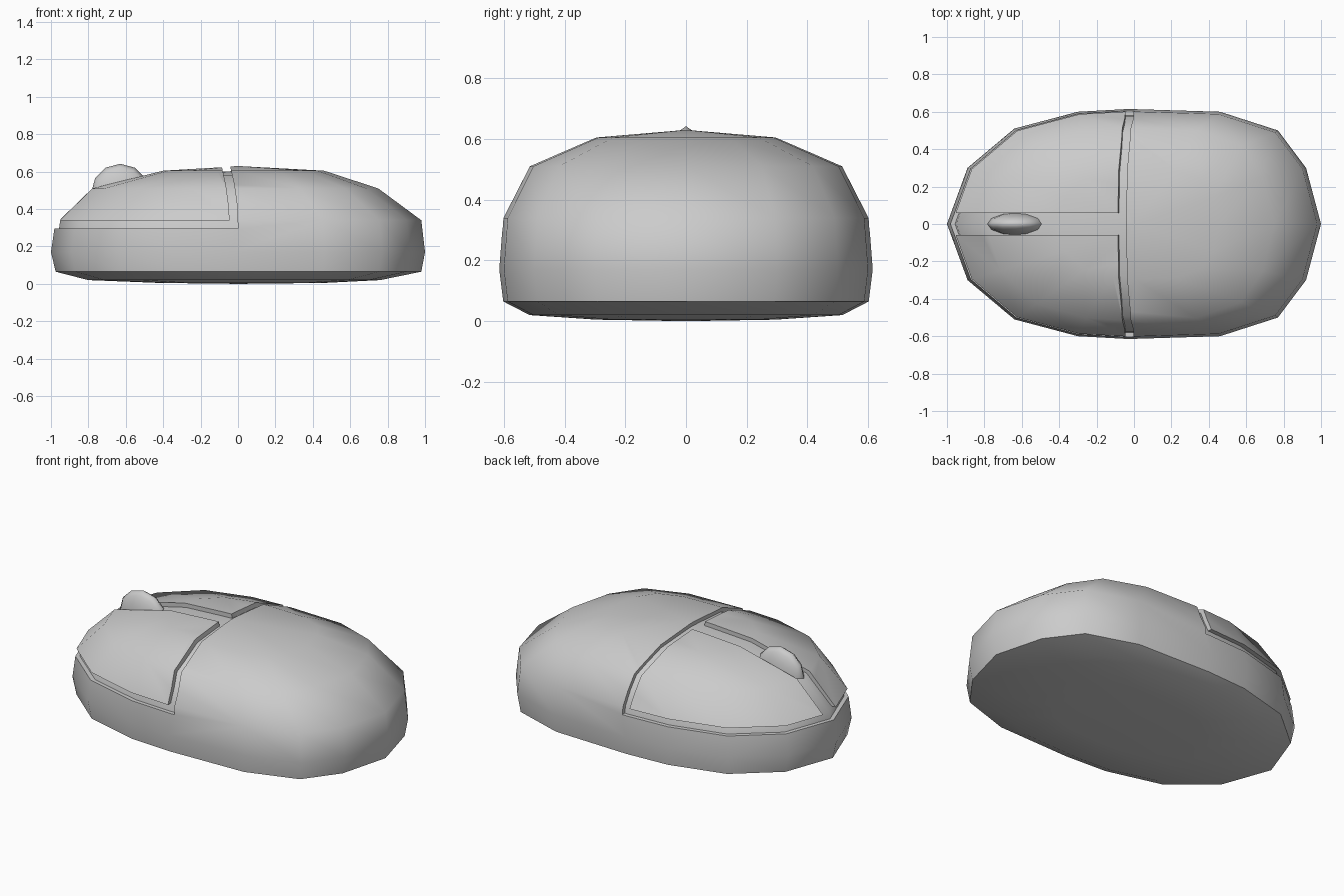
import bpy
import bmesh
from math import radians

if "Cube" in bpy.data.objects:
    bpy.data.objects.remove(bpy.data.objects["Cube"], do_unlink=True)

grey = bpy.data.materials.new("light grey plastic")
grey.use_nodes = True
COLOUR = (0.6, 0.6, 0.6, 1)
grey.diffuse_color = COLOUR
grey.node_tree.nodes["Principled BSDF"].inputs["Base Color"].default_value = COLOUR

# Half plan outline, nose to tail
HALF = [(-1, 0), (-.89, .3), (-.64, .51), (-.3, .6), (-.03, .615),
        (.46, .6), (.77, .5), (.92, .3), (1, 0)]
OUTLINE = HALF + [(x, -y) for x, y in HALF[-2:0:-1]]
# Rings from bottom to top: nose x, tail x, half width, height
RINGS = [(-.42, .46, .295, .005), (-.8, .76, .515, .02), (-.975, .98, .602, .065),
         (-1, 1, .615, .17), (-.975, .98, .602, .34), (-.8, .75, .515, .51),
         (-.42, .46, .295, .605)]
SEAM = [(0, 0), (-.005, .42), (-.02, .53), (-.04, .62), (-.045, .8)]


def add_object(name, bm):
    bmesh.ops.recalc_face_normals(bm, faces=bm.faces)
    mesh = bpy.data.meshes.new(name)
    bm.to_mesh(mesh)
    bm.free()
    mesh.materials.append(grey)
    obj = bpy.data.objects.new(name, mesh)
    bpy.context.collection.objects.link(obj)
    return obj


def rounded_body(name, inset=0):
    """Loft the rings, closed by a fan above and below."""
    bm = bmesh.new()
    rows = []
    for nose, tail, width, z in RINGS:
        mid, half = (nose + tail) / 2, (tail - nose) / 2
        rows.append([bm.verts.new((mid + x * half, y * width / .615, z)) for x, y in OUTLINE])
    n = len(OUTLINE)
    for low, high in zip(rows, rows[1:]):
        for i in range(n):
            j = (i + 1) % n
            bm.faces.new((low[i], low[j], high[j], high[i]))
    for row, z in ((rows[0], 0), (rows[-1], .63)):
        centre = bm.verts.new((0, 0, z))
        for i in range(n):
            bm.faces.new((row[i], row[(i + 1) % n], centre))
    for v in bm.verts:
        v.co.x *= 1 - inset
        v.co.y *= 1 - inset / .615
        v.co.z = .3 + (v.co.z - .3) * (1 - inset / .32)
    return add_object(name, bm)


def button_region(name, bottom, gap, y0, y1):
    """Prism ahead of the curved cross seam and above a given height."""
    pts = [(-1.2, bottom)] + [(x - gap, max(z, bottom)) for x, z in SEAM] + [(-1.2, .8)]
    bm = bmesh.new()
    face = bm.faces.new([bm.verts.new((x, y0, z)) for x, z in pts])
    out = bmesh.ops.extrude_face_region(bm, geom=[face])
    for v in out["geom"]:
        if isinstance(v, bmesh.types.BMVert):
            v.co.y = y1
    return add_object(name, bm)


def boolean(obj, cutter, operation):
    mod = obj.modifiers.new("cut", "BOOLEAN")
    mod.operation, mod.object, mod.solver = operation, cutter, "EXACT"
    bpy.context.view_layer.objects.active = obj
    bpy.ops.object.modifier_apply(modifier=mod.name)
    bpy.data.objects.remove(cutter, do_unlink=True)


# Main shell with the button area cut away, over a slightly smaller core
shell = rounded_body("shell")
boolean(shell, button_region("shell_cutter", .295, 0, -1, 1), "DIFFERENCE")
core = rounded_body("inner_core", .025)
parts = [shell, core]

# Two click buttons
for name, side in (("left_button", 1), ("right_button", -1)):
    button = rounded_body(name)
    y0, y1 = sorted((side * .06, side))
    boolean(button, button_region("button_cutter", .34, .045, y0, y1), "INTERSECT")
    parts.append(button)

# Scroll wheel
bpy.ops.mesh.primitive_uv_sphere_add(segments=12, ring_count=6, radius=.155,
                                     location=(-.63, 0, .487), rotation=(radians(90), 0, 0))
wheel = bpy.context.object
wheel.name = "scroll_wheel"
wheel.scale.z = .06 / .155
wheel.data.materials.append(grey)
parts.append(wheel)

# Smooth shading with crisp seams
bpy.ops.object.select_all(action="DESELECT")
for part in parts:
    part.select_set(True)
bpy.context.view_layer.objects.active = shell
bpy.ops.object.shade_smooth_by_angle(angle=radians(50))
